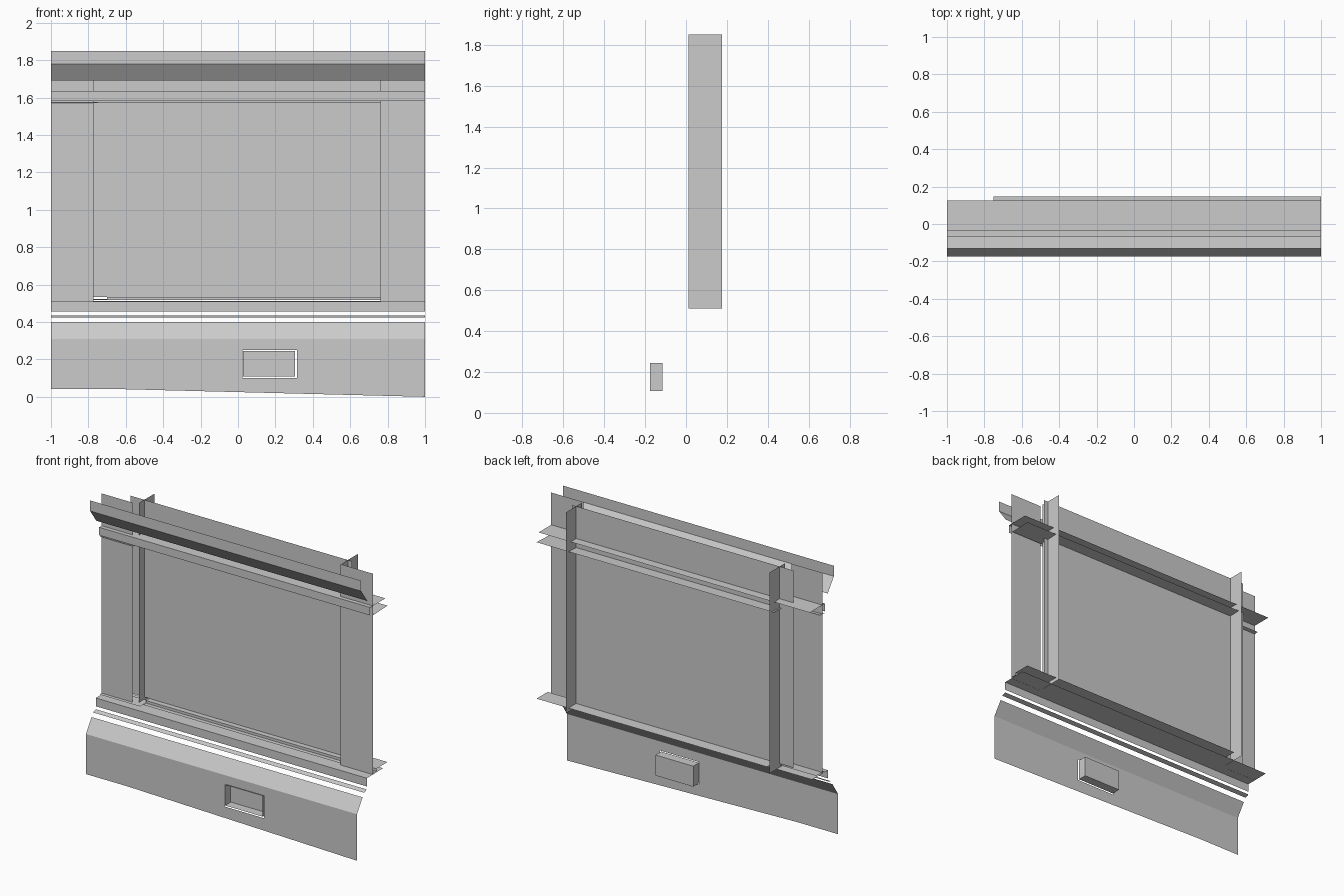
import bpy, bmesh

if "Cube" in bpy.data.objects:
    bpy.data.objects.remove(bpy.data.objects["Cube"])


def make(name, verts, faces):
    me = bpy.data.meshes.new(name)
    me.from_pydata(verts, [], faces)
    ob = bpy.data.objects.new(name, me)
    bpy.context.collection.objects.link(ob)
    return ob


def run(name, profile, x0=-1.0, x1=1.0):
    """Sweep an open (y, z) profile along x."""
    n = len(profile)
    verts = [(x, y, z) for x in (x0, x1) for y, z in profile]
    faces = [(i, n + i, n + i + 1, i + 1) for i in range(n - 1)]
    return make(name, verts, faces)


def upright(name, plan, z0, z1):
    """Raise an open (x, y) plan line from z0 to z1."""
    n = len(plan)
    verts = [(x, y, z) for z in (z0, z1) for x, y in plan]
    faces = [(i, i + 1, n + i + 1, n + i) for i in range(n - 1)]
    return make(name, verts, faces)


# Plinth wall with uneven foot and a vent opening
F = -0.175
hx0, hx1, hz0, hz1 = 0.025, 0.315, 0.10, 0.25


def foot(x):
    return 0.043 if x < -0.7 else 0.043 * (1 - x) / 1.7


xs = [-1, -0.7, hx0, hx1, 1]
bm = bmesh.new()
for i in range(4):
    a, b = xs[i], xs[i + 1]
    spans = [(None, hz0), (hz1, 0.31)] if i == 2 else [(None, 0.31)]
    for lo, hi in spans:
        za, zb = (foot(a), foot(b)) if lo is None else (lo, lo)
        bm.faces.new([bm.verts.new(p) for p in
                      ((a, F, za), (b, F, zb), (b, F, hi), (a, F, hi))])
bmesh.ops.remove_doubles(bm, verts=bm.verts, dist=1e-4)
plinth = make("plinth_wall", [], [])
bm.to_mesh(plinth.data)
bm.free()
run("plinth_slope", [(F, 0.31), (-0.115, 0.40)])

# Vent recess behind the opening
x0, x1, z0, z1, B = 0.027, 0.305, 0.108, 0.245, -0.115
ring = [(x0, z0), (x1, z0), (x1, z1), (x0, z1)]
make("vent_recess",
     [(x, y, z) for y in (F, B) for x, z in ring],
     [(i, (i + 1) % 4, 4 + (i + 1) % 4, 4 + i) for i in range(4)] + [(4, 5, 6, 7)])

# Thin moulding and sill
run("lower_moulding", [(-0.10, 0.425), (-0.07, 0.435)])
run("sill", [(-0.07, 0.455), (-0.07, 0.51), (0.10, 0.512)])

# Piers, recessed panel and reveals
for side, a, b in (("left", -1, -0.773), ("right", 0.763, 1)):
    upright(side + "_pier", [(a, -0.008), (b, -0.008)], 0.51, 1.85)
upright("recessed_panel", [(-0.84, 0.066), (0.795, 0.066)], 0.535, 1.85)
for side, x in (("left", -0.737), ("right", 0.764)):
    upright(side + "_reveal", [(x, 0.012), (x, 0.175)], 0.51, 1.85)

# Frame rails, with the left bay set forward
run("bottom_rail", [(0.0, 0.518), (0.03, 0.518), (0.03, 0.535), (0.147, 0.535)], -0.70, 1)
run("bottom_rail_left", [(-0.03, 0.518), (0.06, 0.522)], -1, -0.70)
run("top_rail", [(0.0, 1.572), (0.147, 1.578)], -0.75, 1)
run("top_rail_left", [(-0.03, 1.572), (0.02, 1.577)], -1, -0.75)

# Lintel and cornice
run("lintel", [(-0.035, 1.582), (-0.035, 1.635), (0.125, 1.635)])
run("cornice", [(-0.065, 1.69), (-0.13, 1.78), (-0.13, 1.85)])
